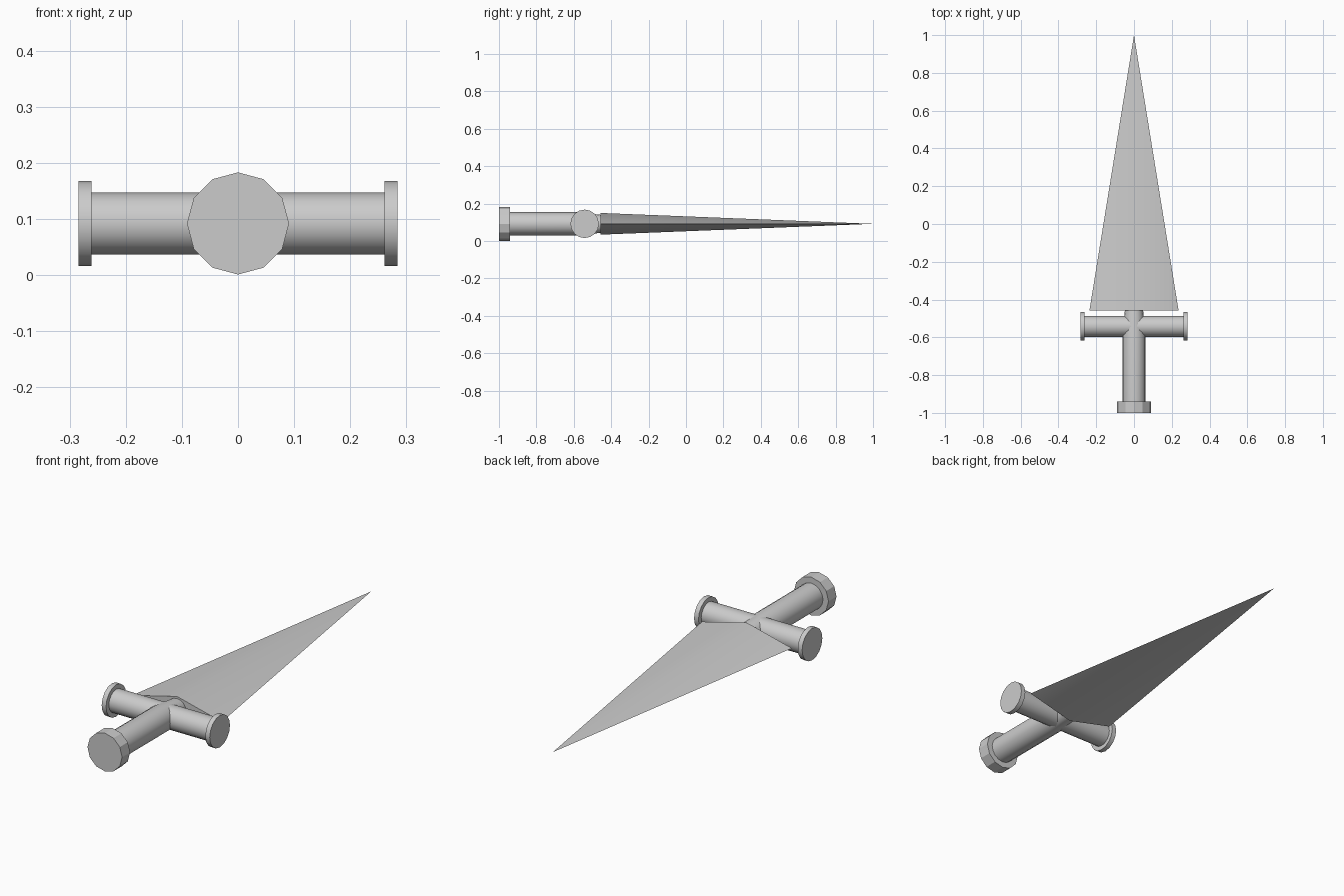
import bpy, math

if "Cube" in bpy.data.objects:
    bpy.data.objects.remove(bpy.data.objects["Cube"])

Z = 0.092  # height of the sword's axis


def finish(name, verts, faces, smooth=True):
    mesh = bpy.data.meshes.new(name)
    mesh.from_pydata(verts, [], faces)
    obj = bpy.data.objects.new(name, mesh)
    bpy.context.collection.objects.link(obj)
    bpy.ops.object.select_all(action='DESELECT')
    obj.select_set(True)
    bpy.context.view_layer.objects.active = obj
    # consistent outward normals
    bpy.ops.object.mode_set(mode='EDIT')
    bpy.ops.mesh.select_all(action='SELECT')
    bpy.ops.mesh.normals_make_consistent(inside=False)
    bpy.ops.object.mode_set(mode='OBJECT')
    if smooth:
        bpy.ops.object.shade_smooth_by_angle(angle=math.radians(29))
    return obj


def turned(name, profile, axis, sides, offset=0.0, smooth=True):
    """Closed solid through (position, radius) rings along x or y."""
    verts = []
    for p, r in profile:
        for i in range(sides):
            a = 2 * math.pi * i / sides
            s, h = r * math.sin(a), Z + r * math.cos(a)
            verts.append((s, p, h) if axis == 'y' else (p, offset + s, h))
    n = len(profile)
    faces = [(k * sides + i, k * sides + (i + 1) % sides,
              (k + 1) * sides + (i + 1) % sides, (k + 1) * sides + i)
             for k in range(n - 1) for i in range(sides)]
    faces += [tuple(range(sides)), tuple(range((n - 1) * sides, n * sides))]
    return finish(name, verts, faces, smooth)


# Faceted pommel
turned("pommel", [(-1.0, 0.091), (-0.94, 0.091)], 'y', 12, smooth=False)

# Grip, narrowing into the collar at the blade
turned("grip", [(-0.94, 0.062), (-0.58, 0.062), (-0.455, 0.048)], 'y', 16)

# Crossguard bar with a disc at each end
turned("crossguard", [(-0.262, 0.055), (0.262, 0.055)], 'x', 16, -0.542)
for side, label in ((-1, "left"), (1, "right")):
    turned("guard_cap_" + label, [(side * 0.261, 0.076), (side * 0.284, 0.076)],
           'x', 16, -0.542)

# Diamond-section blade tapering to a point
w, t, y0 = 0.236, 0.058, -0.458
finish("blade",
       [(w, y0, Z), (0, y0, Z + t), (-w, y0, Z), (0, y0, Z - t), (0, 1.0, Z)],
       [(0, 1, 2, 3)] + [(i, (i + 1) % 4, 4) for i in range(4)])
